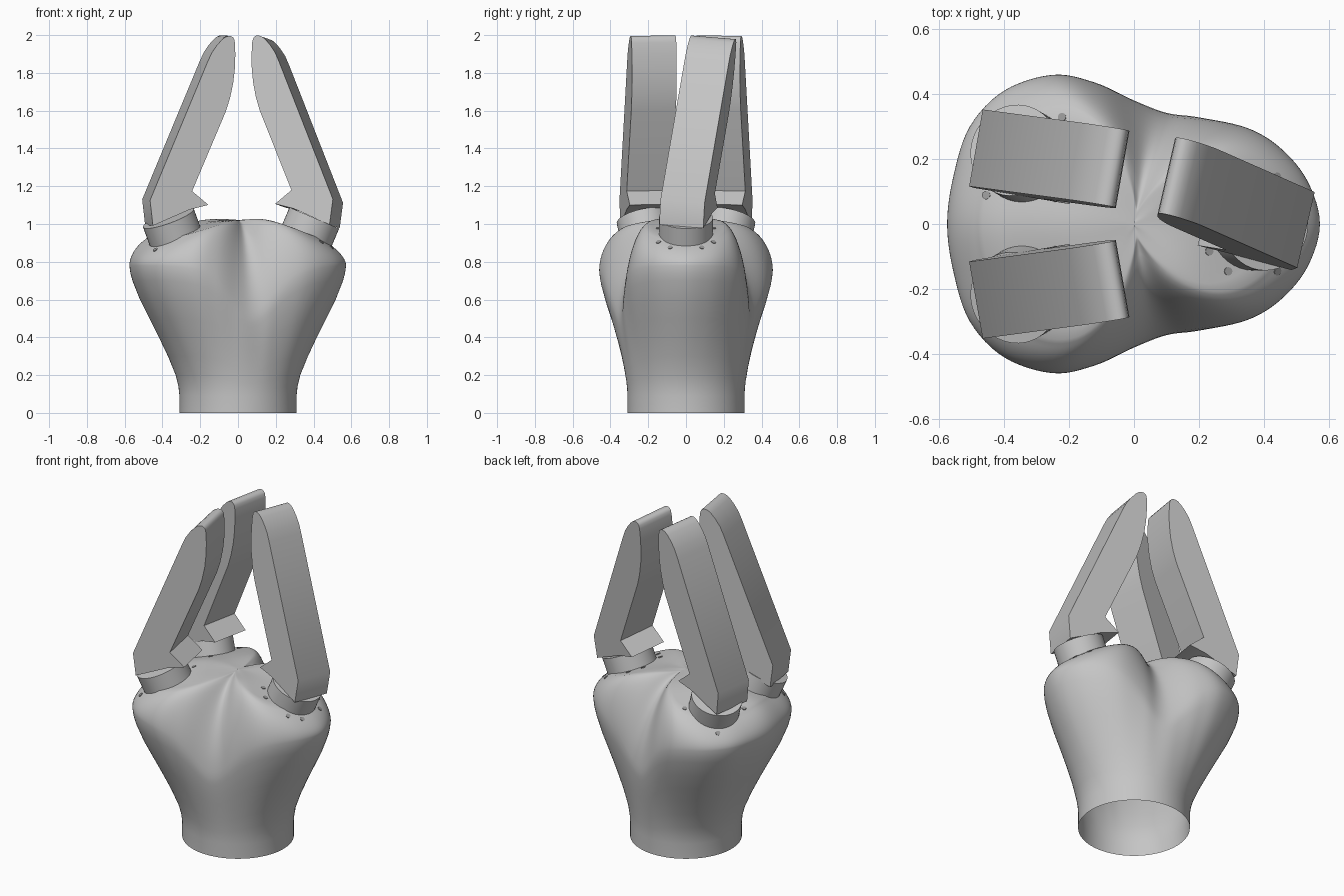
import bpy, bmesh, math
from mathutils import Vector, Matrix
from mathutils.bvhtree import BVHTree

if "Cube" in bpy.data.objects:
    bpy.data.objects.remove(bpy.data.objects["Cube"])


def material(name, v):
    m = bpy.data.materials.new(name)
    m.diffuse_color = (v, v, v, 1)
    m.use_nodes = True
    m.node_tree.nodes["Principled BSDF"].inputs["Base Color"].default_value = m.diffuse_color
    return m


GREY = material("light grey", 0.56)
HOLE = material("hole grey", 0.32)


def finish(bm, name, mat, angle=30):
    bmesh.ops.recalc_face_normals(bm, faces=bm.faces[:])
    me = bpy.data.meshes.new(name)
    bm.to_mesh(me)
    me.materials.append(mat)
    ob = bpy.data.objects.new(name, me)
    bpy.context.collection.objects.link(ob)
    bpy.ops.object.select_all(action='DESELECT')
    ob.select_set(True)
    bpy.context.view_layer.objects.active = ob
    bpy.ops.object.shade_smooth_by_angle(angle=math.radians(angle))
    return ob


# Finger sockets: centre, outward direction of each lobe, screw hole directions
TILT = math.radians(23)
LOBES = [(Vector((0.365, 0)), Vector((1, 0)), (30, 60, 120, 150, 210, 240, 300, 330)),
         (Vector((-0.335, 0.207)), Vector((-0.86, 0.51)), (45, 135, 225, 308)),
         (Vector((-0.335, -0.207)), Vector((-0.86, -0.51)), (52, 225))]


def top_height(x, y):
    """Smooth minimum of three tilted lobe planes and a cap, with a shallow valley."""
    p, k = Vector((x, y)), 0.012
    hs = [0.945 - math.tan(TILT) * (p - c).dot(d) for c, d, _ in LOBES] + [1.05]
    h = -k * math.log(sum(math.exp(-a / k) for a in hs))
    return h - 0.03 * math.exp(-(x / 0.12) ** 2)


def waist(p):
    """1 in the two valleys beside the single lobe, 0 on the lobes."""
    a = abs(math.degrees(math.atan2(p.y, p.x))) - 79
    return math.exp(-(a / (29 if a < 0 else 24)) ** 2)


# Three-lobed outline of the palm, half of it mirrored and smoothed
half = [(0.572, 0), (0.535, 0.13), (0.455, 0.23), (0.35, 0.295), (0.2, 0.328),
        (0.1, 0.342), (0, 0.38), (-0.12, 0.435), (-0.25, 0.459), (-0.4, 0.41),
        (-0.505, 0.3), (-0.555, 0.15), (-0.575, 0)]
pts = [Vector(p) for p in half + [(x, -y) for x, y in half[-2:0:-1]]]
outline, n = [], len(pts)
for i in range(n):
    a, b, c, d = (pts[(i + j) % n] for j in (-1, 0, 1, 2))
    for s in range(6):
        t = s / 6
        outline.append(0.5 * (2 * b + (c - a) * t + (2 * a - 5 * b + 4 * c - d) * t * t
                              + (3 * b - a - 3 * c + d) * t ** 3))

# Palm: flared side wall from a round wrist, then a rounded lobed top
bm = bmesh.new()
rings = []
sides = [(0, 0), (0.09, 0), (0.14, 0.02), (0.2, 0.075), (0.3, 0.23), (0.4, 0.41), (0.5, 0.6),
         (0.6, 0.79), (0.7, 0.94), (0.74, 0.98), (0.78, 1)]
W = [waist(p) for p in outline]
Z0 = [0.78 - 0.28 * w for w in W]       # where the shoulder starts to round over
S_IN = [0.81 - 0.66 * w for w in W]     # where the rounding ends
for z, f in sides:
    ring = []
    for p, z0 in zip(outline, Z0):
        zz = z if z <= 0.09 else 0.09 + (z - 0.09) * (z0 - 0.09) / 0.69
        ring.append(bm.verts.new((*(p.normalized() * 0.31).lerp(p, f), zz)))
    rings.append(ring)


def top_ring(scale):
    ring = []
    for p, z0, si, w in zip(outline, Z0, S_IN, W):
        s = scale(si)
        q = p * s
        t = max(0, (s - si) / (1 - si))
        f = max(0, 1 - t * t) ** (0.5 + 0.15 * w)
        ring.append(bm.verts.new((q.x, q.y, z0 + (top_height(q.x, q.y) - z0) * f)))
    rings.append(ring)


for i in range(1, 13):
    cs = math.cos(i * math.pi / 24)
    top_ring(lambda si: si + (1 - si) * cs)
for g in (0.88, 0.76, 0.64, 0.52, 0.4, 0.28, 0.16, 0.07):
    top_ring(lambda si: si * g)
m = len(outline)
for lo, hi in zip(rings, rings[1:]):
    for i in range(m):
        bm.faces.new((lo[i], lo[(i + 1) % m], hi[(i + 1) % m], hi[i]))
centre = bm.verts.new((0, 0, top_height(0, 0)))
for i in range(m):
    bm.faces.new((rings[-1][i], rings[-1][(i + 1) % m], centre))
soft = [v for r in rings[len(sides) + 1:] for v in r] + [centre]
for _ in range(8):
    bmesh.ops.smooth_vert(bm, verts=soft, factor=0.5, use_axis_z=True)
tree = BVHTree.FromBMesh(bm)
finish(bm, "palm", GREY, 60)

# Sockets and the screw holes around them
for k, (c, d, holes) in enumerate(LOBES):
    axis = Vector((d.x * math.sin(TILT), d.y * math.sin(TILT), math.cos(TILT)))
    rot = axis.to_track_quat('Z', 'Y').to_matrix().to_4x4()
    base = Vector((c.x, c.y, 0.94))
    bm = bmesh.new()
    bmesh.ops.create_cone(bm, cap_ends=True, segments=40, radius1=0.143, radius2=0.143, depth=0.16,
                          matrix=Matrix.Translation(base + axis * 0.02) @ rot)
    finish(bm, f"socket_{k + 1}", GREY)

    out = Vector((d.x, d.y, 0))
    u = (out - axis * out.dot(axis)).normalized()
    v = axis.cross(u)
    bm = bmesh.new()
    for deg in holes:
        a = math.radians(deg) - math.atan2(d.y, d.x)
        start = base + (u * math.cos(a) + v * math.sin(a)) * 0.168 + axis * 0.3
        loc, nor, _, _ = tree.ray_cast(start, -axis)
        if loc:
            if nor.dot(axis) < 0:
                nor = -nor
            bmesh.ops.create_cone(bm, cap_ends=True, segments=12, radius1=0.013, radius2=0.013,
                                  depth=0.006, matrix=Matrix.Translation(loc)
                                  @ nor.to_track_quat('Z', 'Y').to_matrix().to_4x4())
    finish(bm, f"screw_holes_{k + 1}", HOLE)

# Fingers: one side profile (inward, height) extruded across the width, then leaned and turned
profile = [(-0.21, 0.995), (-0.226, 1.13), (0.08, 1.86), (0.103, 1.91), (0.131, 1.95),
           (0.158, 1.98), (0.175, 1.993), (0.192, 1.999), (0.206, 1.999), (0.217, 1.993),
           (0.224, 1.982), (0.228, 1.962), (0.23, 1.9), (0.228, 1.83), (0.219, 1.75),
           (0.202, 1.67), (0.18, 1.6), (0.0, 1.178), (0.088, 1.105), (-0.014, 1.08)]
fingers = [(0.317, 0.067, 167, 4.6), (-0.2625, 0.2025, -10, -1), (-0.2625, -0.2025, 10, 1)]
for k, (x, y, deg, lean) in enumerate(fingers):
    bm = bmesh.new()
    face = bm.faces.new([bm.verts.new((u, -0.12, z - 1.57)) for u, z in profile])
    ext = bmesh.ops.extrude_face_region(bm, geom=[face])
    bmesh.ops.translate(bm, vec=(0, 0.24, 0),
                        verts=[e for e in ext["geom"] if isinstance(e, bmesh.types.BMVert)])
    drop = 0.12 * math.sin(math.radians(abs(lean)))
    bm.transform(Matrix.Translation((x, y, 1.57 - drop)) @ Matrix.Rotation(math.radians(deg), 4, 'Z')
                 @ Matrix.Rotation(math.radians(lean), 4, 'X'))
    finish(bm, f"finger_{k + 1}", GREY, 35)
